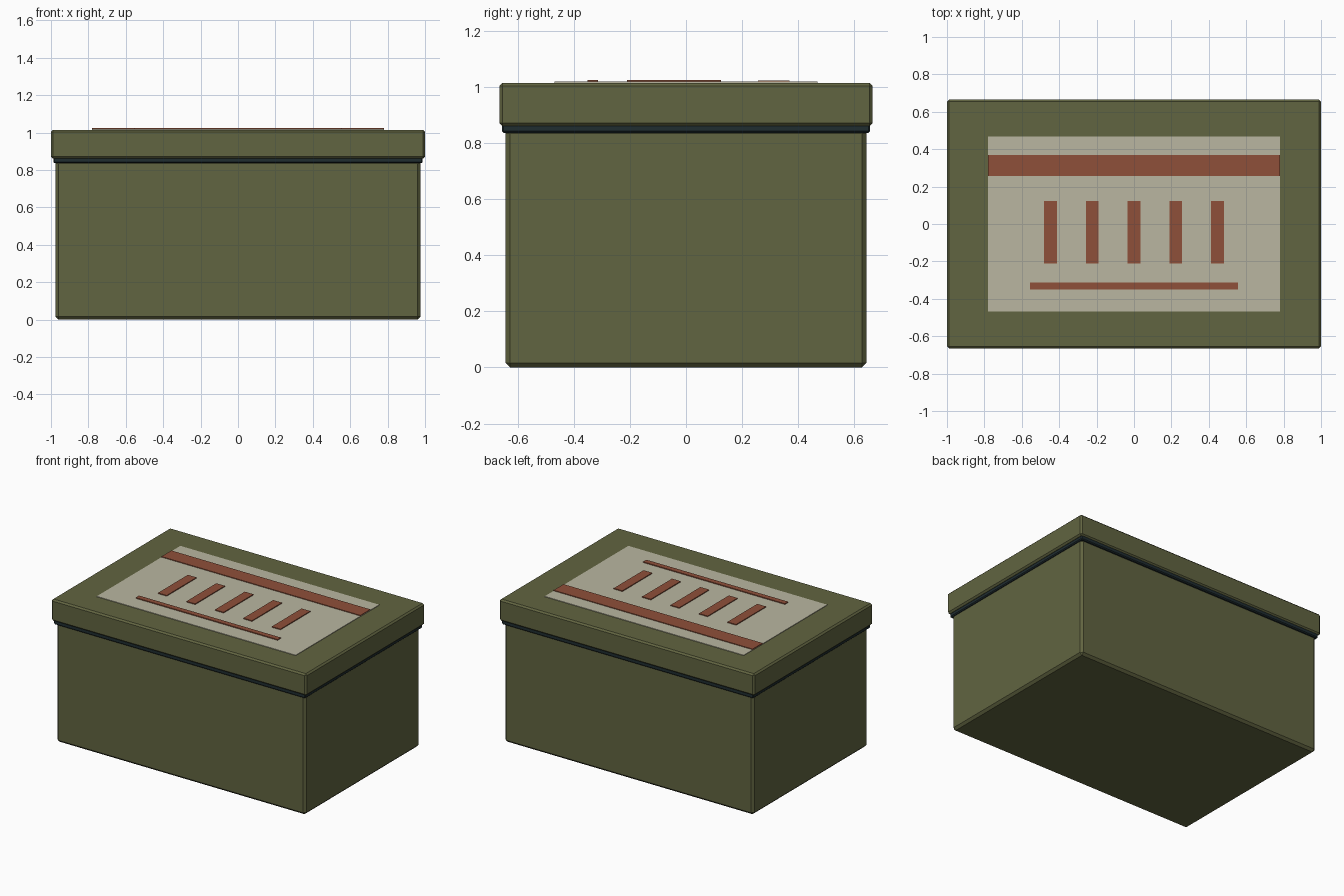
import bpy, bmesh

if "Cube" in bpy.data.objects:
    bpy.data.objects.remove(bpy.data.objects["Cube"])


def material(name, rgb):
    m = bpy.data.materials.new(name)
    m.diffuse_color = (*rgb, 1.0)
    m.use_nodes = True
    m.node_tree.nodes["Principled BSDF"].inputs["Base Color"].default_value = m.diffuse_color
    return m


OLIVE = material("olive_green", (0.12, 0.128, 0.052))
SEAM = material("dark_slate", (0.014, 0.026, 0.030))
CREAM = material("cream_label", (0.49, 0.47, 0.355))
RUST = material("rust_red", (0.275, 0.08, 0.041))


def box(name, mat, x, y, z, chamfer=0.0):
    """Box from (min, max) ranges with an optional flat chamfer on all edges."""
    bm = bmesh.new()
    bmesh.ops.create_cube(bm, size=1.0)
    for v in bm.verts:
        for i, (lo, hi) in enumerate((x, y, z)):
            v.co[i] = hi if v.co[i] > 0 else lo
    if chamfer:
        bmesh.ops.bevel(bm, geom=bm.edges[:], offset=chamfer, segments=1,
                        profile=0.5, affect='EDGES')
    me = bpy.data.meshes.new(name)
    bm.to_mesh(me)
    bm.free()
    me.materials.append(mat)
    ob = bpy.data.objects.new(name, me)
    bpy.context.collection.objects.link(ob)
    return ob


# Main container, shadow-gap gasket and overhanging lid
box("box_body", OLIVE, (-0.977, 0.977), (-0.643, 0.643), (0.0, 0.85), 0.016)
box("lid_gasket", SEAM, (-0.986, 0.986), (-0.656, 0.656), (0.836, 0.876), 0.006)
box("lid", OLIVE, (-1.0, 1.0), (-0.665, 0.665), (0.86, 1.014), 0.011)

# Cream label on the lid
TOP = 1.018
box("label", CREAM, (-0.78, 0.78), (-0.468, 0.468), (1.012, TOP))

# Rust markings: wide band, five upright bars, thin underline
box("label_band", RUST, (-0.78, 0.78), (0.257, 0.368), (1.016, 1.023))
for i in range(5):
    cx = (i - 2) * 0.223
    box(f"label_bar_{i + 1}", RUST, (cx - 0.034, cx + 0.034), (-0.21, 0.124), (1.016, 1.024))
box("label_underline", RUST, (-0.556, 0.556), (-0.351, -0.314), (1.016, 1.024))
